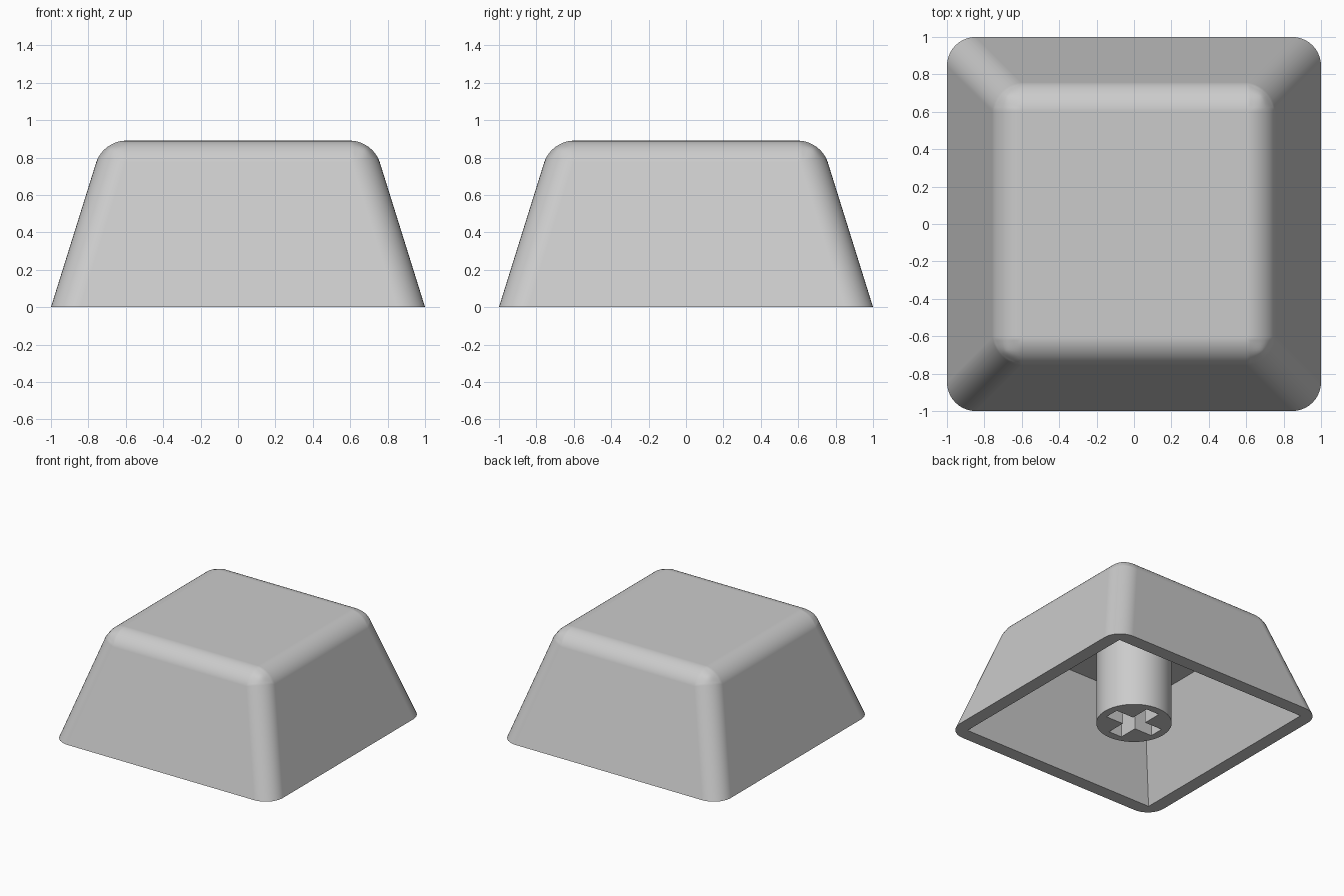
import bpy
import bmesh
from mathutils import Matrix, Vector

if "Cube" in bpy.data.objects:
    bpy.data.objects.remove(bpy.data.objects["Cube"], do_unlink=True)

SLOPE = 0.3125      # inward lean of the walls per unit of height
HEIGHT = 0.89
WALL = 0.11
CEILING = 0.73
FILLET = 0.148

grey = bpy.data.materials.new("light grey plastic")
grey.use_nodes = True
GREY = (0.6, 0.6, 0.6, 1)
grey.diffuse_color = GREY
grey.node_tree.nodes["Principled BSDF"].inputs["Base Color"].default_value = GREY


def add_object(name, bm):
    mesh = bpy.data.meshes.new(name)
    bm.to_mesh(mesh)
    bm.free()
    mesh.materials.append(grey)
    obj = bpy.data.objects.new(name, mesh)
    bpy.context.collection.objects.link(obj)
    return obj


def block(x, y, bottom, top, lean=0.0):
    """Box with half sizes x and y at z = 0, its walls leaning inward."""
    bm = bmesh.new()
    bmesh.ops.create_cube(bm, size=2)
    for v in bm.verts:
        z = top if v.co.z > 0 else bottom
        v.co = Vector((v.co.x * (x - lean * z), v.co.y * (y - lean * z), z))
    return bm


def activate(obj):
    bpy.ops.object.select_all(action="DESELECT")
    obj.select_set(True)
    bpy.context.view_layer.objects.active = obj


def apply_modifier(obj, name, kind, **settings):
    mod = obj.modifiers.new(name, kind)
    for key, value in settings.items():
        setattr(mod, key, value)
    activate(obj)
    bpy.ops.object.modifier_apply(modifier=mod.name)


def carve(obj, cutter):
    cutter.hide_render = True
    apply_modifier(obj, "carve", "BOOLEAN", operation="DIFFERENCE",
                   solver="EXACT", object=cutter)
    bpy.data.objects.remove(cutter, do_unlink=True)


def smooth(obj):
    activate(obj)
    bpy.ops.object.shade_smooth_by_angle(angle=0.6)
    apply_modifier(obj, "even normals", "WEIGHTED_NORMAL", keep_sharp=True, weight=100)


# Tapered shell, rounded on the corner edges and a little tighter around the top
bm = block(1, 1, 0, HEIGHT, SLOPE)
weight = bm.edges.layers.float.new("bevel_weight_edge")
for e in bm.edges:
    ends = [v.co.z > 0 for v in e.verts]
    e[weight] = 0.8 if all(ends) else 1.0 if any(ends) else 0.0
shell = add_object("cap_shell", bm)
apply_modifier(shell, "rounding", "BEVEL", limit_method="WEIGHT",
               width=FILLET, segments=10)

# Hollow underside with sharp corners
inner = 1 - WALL
carve(shell, add_object("cavity_cutter", block(inner, inner, -0.1, CEILING, SLOPE)))
smooth(shell)

# Central round stem reaching from the rim level into the ceiling
bm = bmesh.new()
length = CEILING + 0.02
bmesh.ops.create_cone(bm, cap_ends=True, segments=64, radius1=0.284, radius2=0.284,
                      depth=length, matrix=Matrix.Translation((0, 0, length / 2)))
stem = add_object("stem", bm)

# Cross-shaped socket in the stem
for name, x, y in (("slot_across", 0.22, 0.06), ("slot_along", 0.06, 0.22)):
    carve(stem, add_object(name, block(x, y, -0.1, 0.42)))
smooth(stem)
